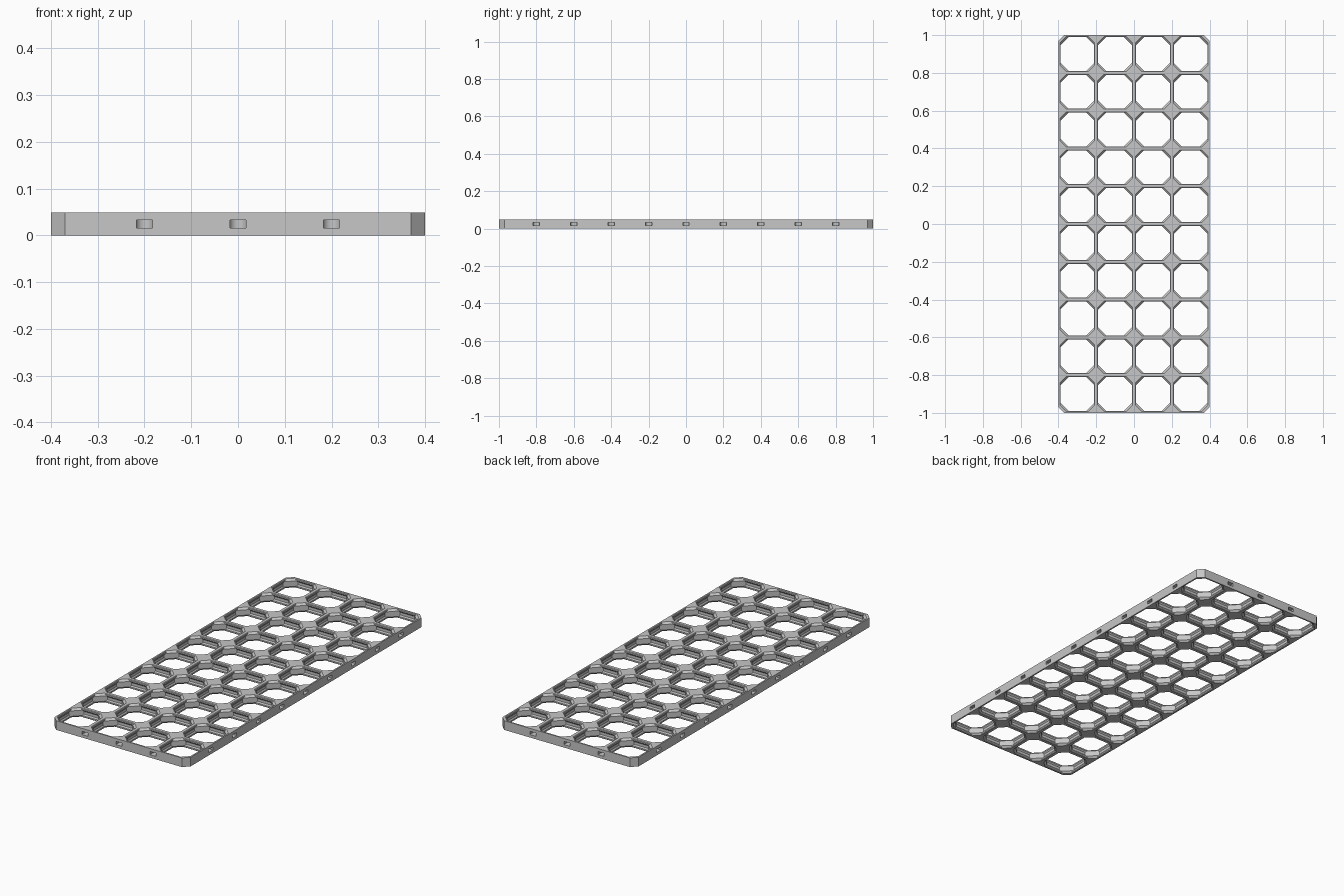
import bpy, bmesh, math
from mathutils import Matrix, Vector

if "Cube" in bpy.data.objects:
    bpy.data.objects.remove(bpy.data.objects["Cube"])

MM = 1 / 140          # the panel is 280 mm long and 2 units
NX, NY = 4, 10        # cells across and along
PITCH, THICK = 28, 6.8
HALF = PITCH / 2
CUT = 4.2             # chamfer on the four panel corners

# Cell opening by height: (z, half width, diagonal limit of x + y)
lower = [(0, 12.9, 21.11), (0.4, 12.5, 20.545), (1.4, 12.5, 19.13), (2.4, 13.2, 19.13)]
RINGS = lower + [(THICK - z, w, s) for z, w, s in reversed(lower)]
QUADRANTS = [(1, 1), (-1, 1), (-1, -1), (1, -1)]


def octagon(half, cuts):
    """Eight points counter-clockwise; cuts gives the chamfer of each corner."""
    pts = []
    for (sx, sy), c in zip(QUADRANTS, cuts):
        pair = [(sx * half, sy * (half - c)), (sx * (half - c), sy * half)]
        pts += pair if sx * sy > 0 else pair[::-1]
    return pts


def add_cell(bm, i, j):
    cx = (i - (NX - 1) / 2) * PITCH
    cy = (j - (NY - 1) / 2) * PITCH
    cuts = []
    for sx, sy in QUADRANTS:
        at_corner = i == (NX - 1 if sx > 0 else 0) and j == (NY - 1 if sy > 0 else 0)
        cuts.append(CUT if at_corner else 0)
    loops = [(0, octagon(HALF, cuts))]
    loops += [(z, octagon(w, [2 * w - s] * 4)) for z, w, s in RINGS]
    loops.append((THICK, octagon(HALF, cuts)))
    rows = [[bm.verts.new((cx + x, cy + y, z)) for x, y in pts] for z, pts in loops]
    for a, b in zip(rows, rows[1:]):
        for k in range(8):
            n = (k + 1) % 8
            bm.faces.new((a[k], a[n], b[n], b[k]))


def make_object(name, bm):
    bmesh.ops.recalc_face_normals(bm, faces=bm.faces[:])
    bmesh.ops.scale(bm, vec=(MM, MM, MM), verts=bm.verts[:])
    mesh = bpy.data.meshes.new(name)
    bm.to_mesh(mesh)
    bm.free()
    obj = bpy.data.objects.new(name, mesh)
    bpy.context.collection.objects.link(obj)
    return obj


# Grid panel: repeated cells welded together, then closed by the outer wall
bm = bmesh.new()
for i in range(NX):
    for j in range(NY):
        add_cell(bm, i, j)
bmesh.ops.remove_doubles(bm, verts=bm.verts[:], dist=0.001)
bm.verts.ensure_lookup_table()
rim = [e for e in bm.edges if e.is_boundary and e.verts[0].co.z > THICK / 2]
base = {(round(v.co.x, 2), round(v.co.y, 2)): v for v in bm.verts if v.co.z < 0.001}
for e in rim:
    a, b = e.verts
    la, lb = (base[(round(v.co.x, 2), round(v.co.y, 2))] for v in (a, b))
    bm.faces.new((a, b, lb, la))
panel = make_object("grid_panel", bm)

# Connector pockets: a slightly pinched mouth and a round end
side = []
for d in (-0.5, 0, 0.3, 0.6, 0.88):
    side.append((d, 5.1 - math.sqrt(2.7 ** 2 - (d + 0.1) ** 2)))
for k in range(12):
    t = math.pi / 2 * k / 12
    side.append((2.7 + 2.6 * math.sin(t), 2.6 * math.cos(t)))
outline = side + [(5.3, 0)] + [(d, -h) for d, h in reversed(side)]


def add_pocket(bm, x, y, angle):
    """Pocket whose mouth is at (x, y) and which runs inward along angle."""
    m = Matrix.Translation((x, y, THICK / 2)) @ Matrix.Rotation(angle, 4, 'Z')
    low = [bm.verts.new(m @ Vector((d, h, -1.2))) for d, h in outline]
    top = [bm.verts.new(m @ Vector((d, h, 1.2))) for d, h in outline]
    bm.faces.new(low[::-1])
    bm.faces.new(top)
    for k in range(len(low)):
        n = (k + 1) % len(low)
        bm.faces.new((low[k], low[n], top[n], top[k]))


bm = bmesh.new()
ex, ey = NX * HALF, NY * HALF
for i in range(1, NX):
    add_pocket(bm, i * PITCH - ex, -ey, math.pi / 2)
    add_pocket(bm, i * PITCH - ex, ey, -math.pi / 2)
for j in range(1, NY):
    add_pocket(bm, -ex, j * PITCH - ey, 0)
    add_pocket(bm, ex, j * PITCH - ey, math.pi)
cutter = make_object("pocket_cutter", bm)
cutter.hide_render = True

mod = panel.modifiers.new("pockets", 'BOOLEAN')
mod.operation = 'DIFFERENCE'
mod.solver = 'EXACT'
mod.object = cutter
bpy.context.view_layer.objects.active = panel
panel.select_set(True)
bpy.ops.object.modifier_apply(modifier=mod.name)
bpy.data.objects.remove(cutter)

# Single grey plastic
grey = bpy.data.materials.new("grey plastic")
grey.diffuse_color = (0.57, 0.57, 0.57, 1)
grey.use_nodes = True
grey.node_tree.nodes["Principled BSDF"].inputs["Base Color"].default_value = grey.diffuse_color
panel.data.materials.clear()
panel.data.materials.append(grey)
bpy.ops.object.shade_smooth_by_angle(angle=math.radians(20))
